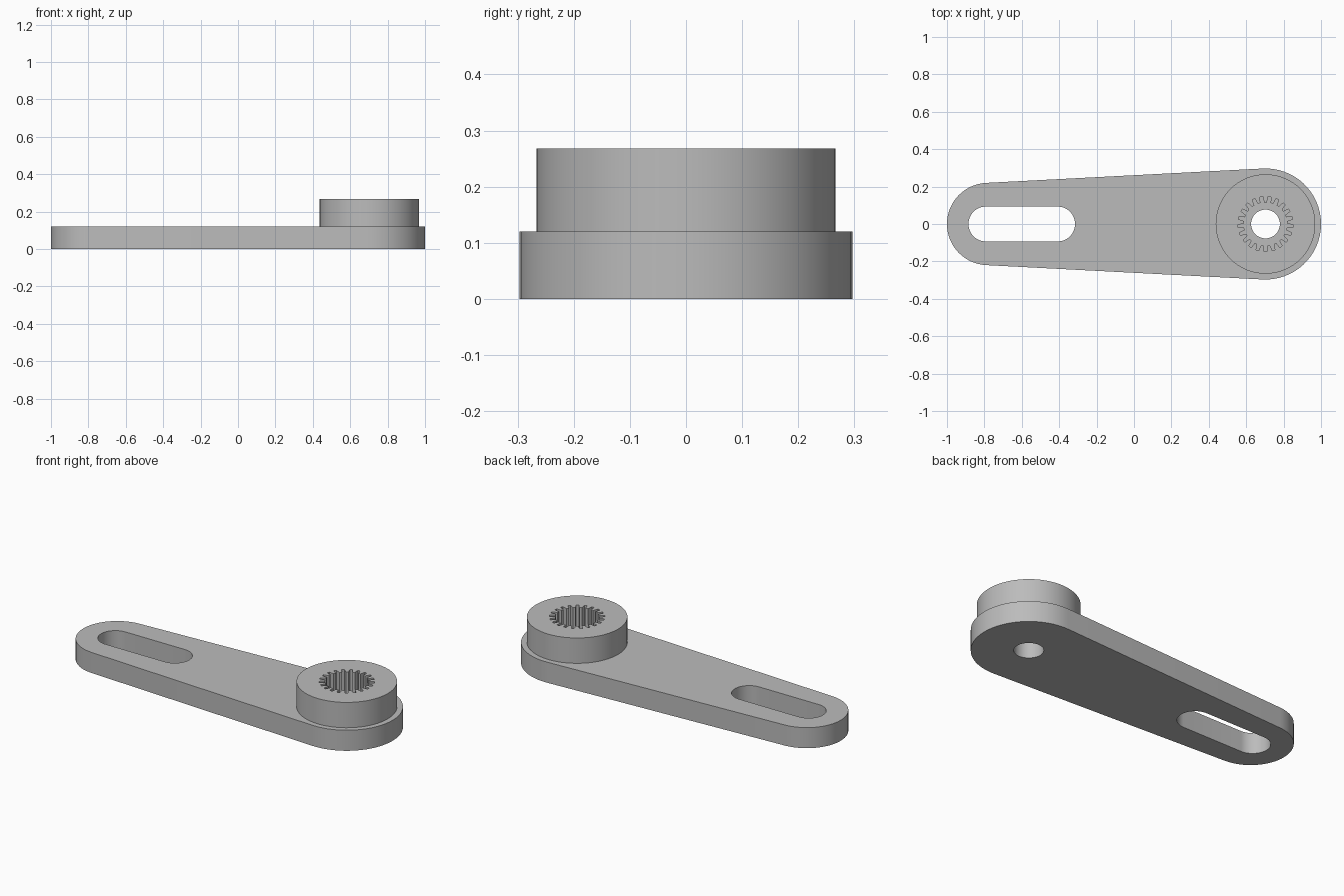
import bpy
import bmesh
from math import asin, cos, sin, pi, radians

cube = bpy.data.objects.get("Cube")
if cube:
    bpy.data.objects.remove(cube, do_unlink=True)

HUB_X, HUB_R, HUB_TOP = 0.703, 0.266, 0.268
BIG_R, TIP_X, TIP_R = 0.297, -0.78, 0.22
PLATE_TOP = 0.12
TEETH = 21


def arc(cx, r, start, end, n):
    return [(cx + r * cos(start + (end - start) * i / n),
             r * sin(start + (end - start) * i / n)) for i in range(n + 1)]


def circle(cx, r, n=64):
    return arc(cx, r, 0, 2 * pi, n)[:-1]


def stadium(x0, r0, x1, r1, n=32):
    # two round ends joined by tangent lines
    a = pi / 2 + asin((r1 - r0) / (x1 - x0))
    return arc(x1, r1, -a, a, n) + arc(x0, r0, a, 2 * pi - a, n)


def spline_ring(cx, r_in, r_out):
    # toothed socket outline, one groove pointing to -y
    step = 2 * pi / TEETH
    points = []
    for i in range(TEETH):
        for offset, r in ((-0.3, r_in), (-0.17, r_out), (0.17, r_out), (0.3, r_in)):
            a = -pi / 2 + (i + offset) * step
            points.append((cx + r * cos(a), r * sin(a)))
    return points


bm = bmesh.new()


def loop(points, z):
    verts = [bm.verts.new((x, y, z)) for x, y in points]
    edges = [bm.edges.new((v, verts[i - 1])) for i, v in enumerate(verts)]
    return verts, edges


def cap(z, outer, *holes):
    edges = [e for points in (outer, *holes) for e in loop(points, z)[1]]
    bmesh.ops.triangle_fill(bm, edges=edges, use_beauty=True, normal=(0, 0, 1))


def wall(points, z0, z1):
    low, high = loop(points, z0)[0], loop(points, z1)[0]
    for i in range(len(points)):
        bm.faces.new((low[i - 1], low[i], high[i], high[i - 1]))


outline = stadium(TIP_X, TIP_R, HUB_X, BIG_R)
slot = stadium(-0.792, 0.093, -0.408, 0.093, 24)
bore = circle(HUB_X, 0.077, 48)
hub = circle(HUB_X, HUB_R)
socket = spline_ring(HUB_X, 0.116, 0.147)

# tapered plate with slot and bore
cap(0, outline, slot, bore)
cap(PLATE_TOP, outline, slot, hub)
wall(outline, 0, PLATE_TOP)
wall(slot, 0, PLATE_TOP)
wall(bore, 0, PLATE_TOP)

# raised hub with toothed socket
wall(hub, PLATE_TOP, HUB_TOP)
cap(HUB_TOP, hub, socket)
wall(socket, PLATE_TOP, HUB_TOP)
cap(PLATE_TOP, socket, bore)

bmesh.ops.remove_doubles(bm, verts=bm.verts, dist=1e-5)
bmesh.ops.recalc_face_normals(bm, faces=bm.faces)
mesh = bpy.data.meshes.new("slotted_arm")
bm.to_mesh(mesh)
bm.free()

grey = bpy.data.materials.new("plain grey")
grey.use_nodes = True
colour = (0.5, 0.5, 0.5, 1)
grey.diffuse_color = colour
grey.node_tree.nodes["Principled BSDF"].inputs["Base Color"].default_value = colour
mesh.materials.append(grey)

arm = bpy.data.objects.new("slotted_arm", mesh)
bpy.context.collection.objects.link(arm)
bpy.context.view_layer.objects.active = arm
arm.select_set(True)
bpy.ops.object.shade_smooth_by_angle(angle=radians(25))
